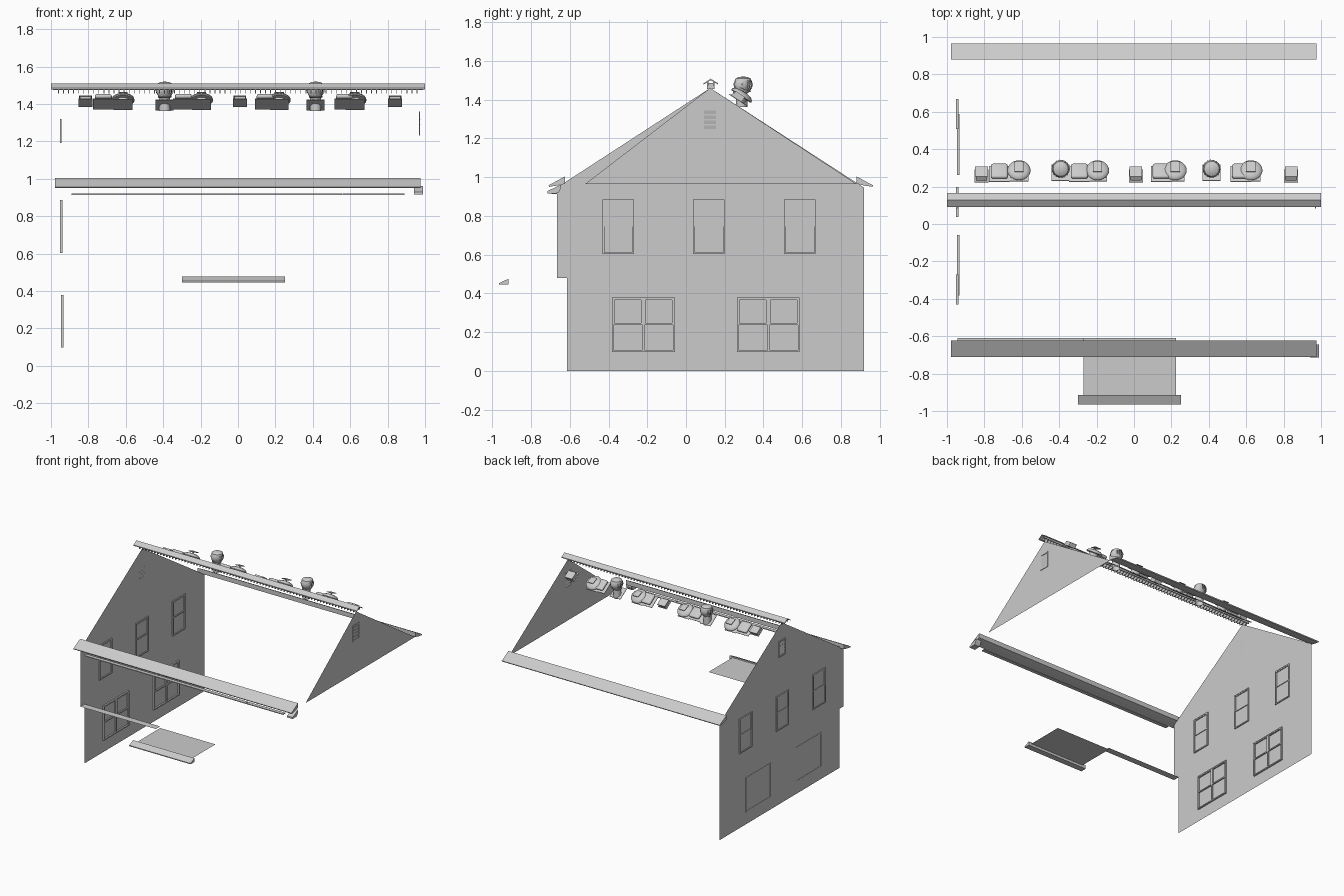
import bpy, bmesh, math
from mathutils import Matrix, Vector

if "Cube" in bpy.data.objects:
    bpy.data.objects.remove(bpy.data.objects["Cube"])

SLOPE = math.atan(0.655)
RIDGE_Y = 0.128


def finish(name, bm, smooth=False):
    me = bpy.data.meshes.new(name)
    bm.to_mesh(me)
    bm.free()
    ob = bpy.data.objects.new(name, me)
    bpy.context.collection.objects.link(ob)
    if smooth:
        bpy.context.view_layer.objects.active = ob
        ob.select_set(True)
        bpy.ops.object.shade_smooth_by_angle(angle=math.radians(35))
        ob.select_set(False)
    return ob


def box(bm, x0, x1, y0, y1, z0, z1, m=Matrix()):
    c = Matrix.Translation(((x0 + x1) / 2, (y0 + y1) / 2, (z0 + z1) / 2))
    s = Matrix.Diagonal((x1 - x0, y1 - y0, z1 - z0, 1))
    return bmesh.ops.create_cube(bm, size=1, matrix=m @ c @ s)["verts"]


def sheet(name, pts):
    bm = bmesh.new()
    bm.faces.new([bm.verts.new(p) for p in pts])
    return finish(name, bm)


def extrude_x(name, prof, x0, x1):
    bm = bmesh.new()
    f = bm.faces.new([bm.verts.new((x0, y, z)) for y, z in prof])
    r = bmesh.ops.extrude_face_region(bm, geom=[f])
    bmesh.ops.translate(bm, vec=(x1 - x0, 0, 0),
                        verts=[v for v in r["geom"] if isinstance(v, bmesh.types.BMVert)])
    bmesh.ops.recalc_face_normals(bm, faces=bm.faces)
    return finish(name, bm)


def lathe(bm, prof, m, n=24):
    vs = [bm.verts.new(m @ Vector((r, 0, z))) for r, z in prof]
    es = [bm.edges.new(p) for p in zip(vs, vs[1:])]
    bmesh.ops.spin(bm, geom=vs + es, cent=m.translation, axis=m.to_3x3() @ Vector((0, 0, 1)),
                   angle=2 * math.pi, steps=n, use_merge=True)
    bmesh.ops.remove_doubles(bm, verts=bm.verts, dist=0.0002)
    bmesh.ops.recalc_face_normals(bm, faces=bm.faces)


def on_roof(x, y):
    z = 1.488 - 0.655 * (y - RIDGE_Y)
    return Matrix.Translation((x, y, z)) @ Matrix.Rotation(-SLOPE, 4, 'X')


# End walls: full jettied wall on one side, gable triangle on the other
WX = -0.945
sheet("end_wall", [(WX, y, z) for y, z in [
    (-0.615, 0), (-0.615, 0.48), (-0.665, 0.48), (-0.665, 0.947),
    (0.125, 1.46), (0.92, 0.945), (0.92, 0)]])
sheet("gable_triangle", [(0.97, -0.52, 0.965), (0.97, 0.88, 0.965), (0.97, 0.125, 1.46)])


# Windows: frame bars around each pane
def frame(bm, xc, y0, y1, z0, z1, t=0.009, d=0.007):
    a, b = xc - d, xc + d
    box(bm, a, b, y0, y0 + t, z0, z1)
    box(bm, a, b, y1 - t, y1, z0, z1)
    box(bm, a, b, y0 + t, y1 - t, z0, z0 + t)
    box(bm, a, b, y0 + t, y1 - t, z1 - t, z1)


for i, y in enumerate((-0.35, 0.118, 0.588)):
    bm = bmesh.new()
    frame(bm, -0.944, y - 0.081, y + 0.081, 0.602, 0.885)
    frame(bm, -0.944, y - 0.076, y + 0.076, 0.745, 0.88, d=0.005)
    finish(f"upper_window_{i}", bm)
for i, y in enumerate((-0.22, 0.425)):
    bm = bmesh.new()
    frame(bm, -0.94, y - 0.162, y + 0.162, 0.098, 0.378)
    for s in (-1, 1):
        c = y + s * 0.08
        frame(bm, -0.94, c - 0.077, c + 0.077, 0.237, 0.374, d=0.005)
    box(bm, -0.945, -0.935, y - 0.005, y + 0.005, 0.105, 0.37)
    finish(f"lower_window_{i}", bm)

# Louvred gable vents
for name, x, z0 in (("left_gable_vent", -0.948, 1.19), ("right_gable_vent", 0.971, 1.23)):
    bm = bmesh.new()
    frame(bm, x, 0.082, 0.165, z0, z0 + 0.13, t=0.01, d=0.003)
    for k in range(4):
        m = Matrix.Translation((x, 0.1235, z0 + 0.026 + k * 0.026)) @ Matrix.Rotation(0.25, 4, 'Y')
        box(bm, -0.001, 0.001, -0.032, 0.032, -0.011, 0.011, m)
    finish(name, bm)

# Eave edge vents, mirrored across the ridge
EAVE = [(0.752, 1.004), (0.838, 0.957), (0.834, 0.95), (0.79, 0.957), (0.752, 0.966)]
for name, s in (("back_eave_vent", 1), ("front_eave_vent", -1)):
    extrude_x(name, [(RIDGE_Y + s * d, z) for d, z in EAVE], -0.978, 0.975)

# Corner return and thin soffit vents beneath the front eave
extrude_x("corner_return", [(-0.715, 0.915), (-0.715, 0.928), (-0.645, 0.962),
                            (-0.645, 0.943), (-0.66, 0.917)], 0.94, 0.99)
for i, (a, b) in enumerate(((-0.89, 0.555), (0.56, 0.89))):
    bm = bmesh.new()
    box(bm, a, b, -0.695, -0.665, 0.914, 0.92)
    finish(f"soffit_vent_{i}", bm)

# Jetty underside, porch ceiling and porch edge vent
sheet("jetty_soffit", [(-0.945, -0.665, 0.478), (-0.27, -0.665, 0.478),
                       (-0.27, -0.61, 0.478), (-0.945, -0.61, 0.478)])
sheet("porch_ceiling", [(-0.27, -0.925, 0.465), (0.225, -0.925, 0.465),
                        (0.225, -0.61, 0.465), (-0.27, -0.61, 0.465)])
extrude_x("porch_edge_vent", [(-0.965, 0.446), (-0.965, 0.453), (-0.915, 0.476),
                              (-0.915, 0.445)], -0.3, 0.25)

# Ridge vent: chevron cap with rows of fins beneath
extrude_x("ridge_cap", [(RIDGE_Y + d, z) for d, z in [
    (-0.037, 1.478), (-0.037, 1.485), (0, 1.508), (0.037, 1.485),
    (0.037, 1.478), (0, 1.5)]], -1, 1)
bm = bmesh.new()
for s in (-1, 1):
    a, b = sorted((RIDGE_Y + s * 0.012, RIDGE_Y + s * 0.02))
    box(bm, -0.99, 0.99, a, b, 1.474, 1.49)
for k in range(72):
    x = -0.96 + k * 0.027
    box(bm, x - 0.002, x + 0.002, RIDGE_Y - 0.02, RIDGE_Y + 0.02, 1.456, 1.486)
finish("ridge_fins", bm)

# Small slanted box vents
for i, x in enumerate((-0.815, 0.01, 0.84)):
    m = on_roof(x, 0.255)
    bm = bmesh.new()
    box(bm, -0.038, 0.038, -0.04, 0.04, 0, 0.004, m)
    vs = box(bm, -0.03, 0.03, -0.03, 0.036, 0.004, 0.03, m)
    for v in vs:
        p = m.inverted() @ v.co
        if p.z > 0.02 and p.y < 0:
            v.co = m @ Vector((p.x, p.y + 0.012, p.z))
    box(bm, -0.034, 0.034, -0.022, 0.04, 0.03, 0.034, m)
    finish(f"box_vent_{i}", bm)

# Square pillow vents: flange, throat and rounded hood
for i, x in enumerate((-0.72, -0.292, 0.145, 0.57)):
    m = on_roof(x, 0.266)
    bm = bmesh.new()
    box(bm, -0.055, 0.055, -0.05, 0.05, 0, 0.004, m)
    box(bm, -0.03, 0.03, -0.03, 0.03, 0.004, 0.02, m)
    vs = box(bm, -0.045, 0.045, -0.045, 0.045, 0.018, 0.042, m)
    es = list({e for v in vs for e in v.link_edges})
    bmesh.ops.bevel(bm, geom=vs + es, offset=0.011, segments=3, affect='EDGES', profile=0.5)
    finish(f"square_vent_{i}", bm, True)

# Round powered vents: flange, throat, dome and tilted panel
DOME = [(0.036, 0.004), (0.036, 0.025), (0.058, 0.025), (0.062, 0.03), (0.06, 0.037),
        (0.048, 0.047), (0.026, 0.053), (0, 0.055)]
for i, x in enumerate((-0.615, -0.195, 0.22, 0.625)):
    m = on_roof(x, 0.27)
    bm = bmesh.new()
    lathe(bm, DOME, m)
    box(bm, -0.05, 0.05, -0.05, 0.05, 0, 0.004, m)
    finish(f"dome_vent_{i}", bm, True)
    bm = bmesh.new()
    box(bm, -0.004, 0.004, -0.004, 0.004, 0.05, 0.066, m)
    t = m @ Matrix.Translation((0, 0.0, 0.067)) @ Matrix.Rotation(math.radians(12), 4, 'X')
    box(bm, -0.025, 0.025, -0.03, 0.03, -0.002, 0.002, t)
    finish(f"solar_panel_{i}", bm)

# Turbine vents: flange, neck, ribbed upright head
NECK = [(0.03, -0.025), (0.029, 0.045), (0.036, 0.05), (0.036, 0.056), (0.028, 0.056)]
CAP = [(0.043, 0.112), (0.04, 0.122), (0.025, 0.13), (0, 0.134)]
for i, x in enumerate((-0.392, 0.415)):
    m = on_roof(x, 0.273)
    up = Matrix.Translation((x, 0.295, 1.386))
    bm = bmesh.new()
    box(bm, -0.048, 0.048, -0.05, 0.05, 0, 0.004, m)
    lathe(bm, NECK, up @ Matrix.Translation((0, -0.008, 0)))
    lathe(bm, CAP, up)
    for k in range(18):
        r = up @ Matrix.Rotation(k * math.tau / 18, 4, 'Z')
        rows = [[bm.verts.new(r @ Vector(p)) for p in
                 ((rad, -0.004, z), (rad - 0.005, 0.011, z))]
                for rad, z in ((0.033, 0.054), (0.046, 0.075), (0.05, 0.095), (0.043, 0.113))]
        for a, b in zip(rows, rows[1:]):
            bm.faces.new((a[0], a[1], b[1], b[0]))
    finish(f"turbine_vent_{i}", bm, True)
